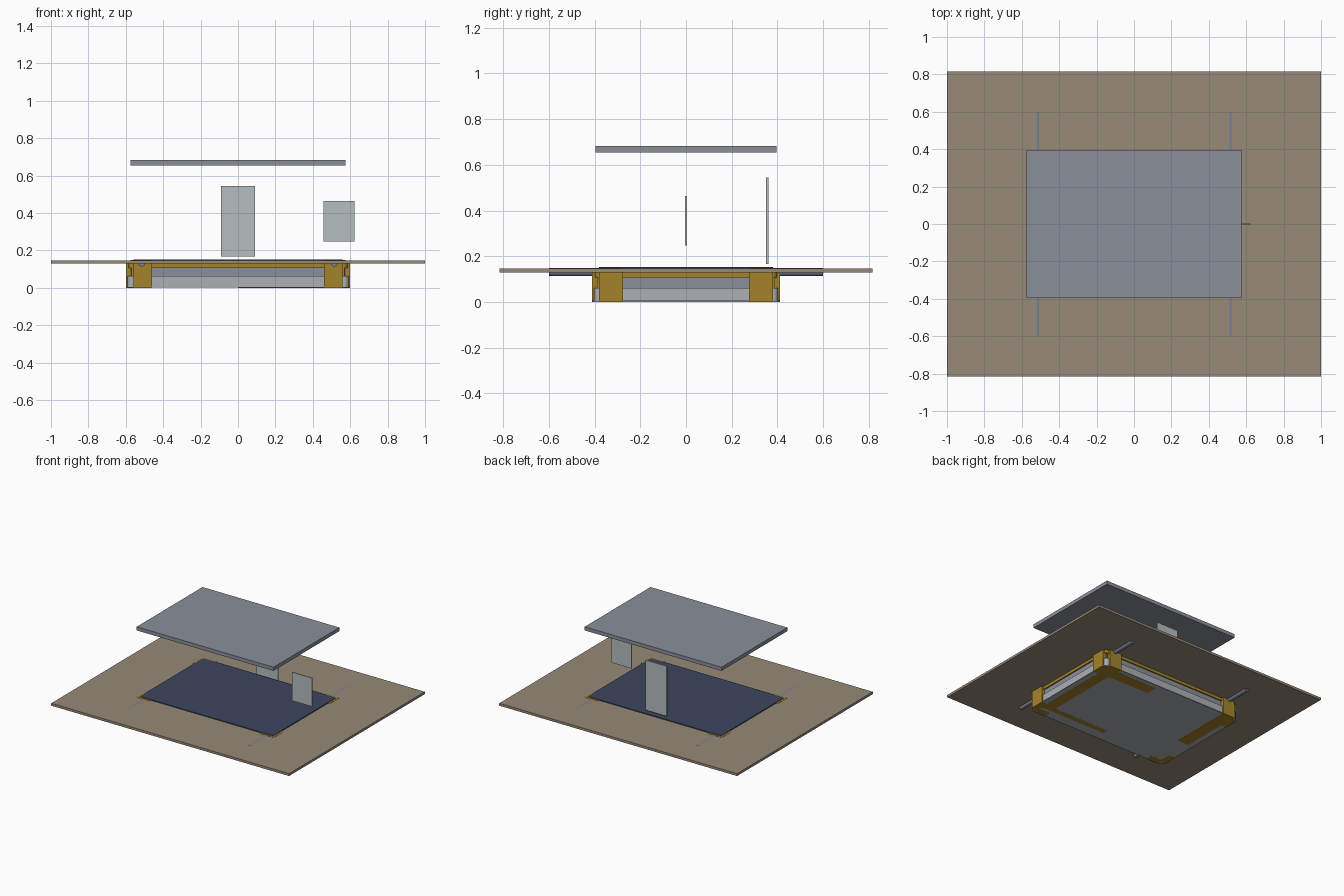
import bpy, bmesh, math

if "Cube" in bpy.data.objects:
    bpy.data.objects.remove(bpy.data.objects["Cube"])


def mat(name, r, g, b):
    m = bpy.data.materials.new(name)
    m.diffuse_color = (r, g, b, 1)
    m.use_nodes = True
    m.node_tree.nodes["Principled BSDF"].inputs["Base Color"].default_value = m.diffuse_color
    return m


WOOD = mat("wood", 0.31, 0.255, 0.185)
GOLD = mat("gold", 0.37, 0.23, 0.023)
SCREEN = mat("screen", 0.045, 0.06, 0.11)
STEEL = mat("steel", 0.20, 0.22, 0.30)
PANEL = mat("panel_grey", 0.255, 0.275, 0.32)
PLATE = mat("plate_grey", 0.46, 0.51, 0.52)
RAIL = mat("rail_grey", 0.42, 0.43, 0.45)


def prism(name, pts, z0, z1, material=None):
    """Extrude a flat outline from z0 to z1."""
    bm = bmesh.new()
    f = bm.faces.new([bm.verts.new((x, y, z0)) for x, y in pts])
    top = bmesh.ops.extrude_face_region(bm, geom=[f])["geom"]
    for v in top:
        if isinstance(v, bmesh.types.BMVert):
            v.co.z = z1
    bmesh.ops.recalc_face_normals(bm, faces=bm.faces)
    me = bpy.data.meshes.new(name)
    bm.to_mesh(me)
    bm.free()
    ob = bpy.data.objects.new(name, me)
    bpy.context.collection.objects.link(ob)
    if material:
        me.materials.append(material)
    return ob


def box(name, x0, x1, y0, y1, z0, z1, material=None):
    return prism(name, [(x0, y0), (x1, y0), (x1, y1), (x0, y1)], z0, z1, material)


def rounded(hx, hy, r, n=6):
    """Rounded rectangle outline."""
    pts = []
    for k, (sx, sy) in enumerate([(1, 1), (-1, 1), (-1, -1), (1, -1)]):
        for i in range(n + 1):
            a = math.pi / 2 * (k + i / n)
            pts.append((sx * (hx - r) + r * math.cos(a), sy * (hy - r) + r * math.sin(a)))
    return pts


def ring(name, outer, inner, z0, z1, material):
    """Rectangular frame made from two half extents, without inner seams."""
    bm = bmesh.new()
    loops = []
    for (hx, hy), z in [(outer, z0), (outer, z1), (inner, z1), (inner, z0)]:
        loops.append([bm.verts.new((sx * hx, sy * hy, z))
                      for sx, sy in [(-1, -1), (1, -1), (1, 1), (-1, 1)]])
    for i in range(4):
        a, b = loops[i], loops[(i + 1) % 4]
        for j in range(4):
            k = (j + 1) % 4
            bm.faces.new([a[j], a[k], b[k], b[j]])
    bmesh.ops.recalc_face_normals(bm, faces=bm.faces)
    me = bpy.data.meshes.new(name)
    bm.to_mesh(me)
    bm.free()
    me.materials.append(material)
    bpy.context.collection.objects.link(bpy.data.objects.new(name, me))


# Table top with opening for the screen
ring("table_top", (1.0, 0.815), (0.562, 0.382), 0.129, 0.147, WOOD)

# Inset screen
prism("screen", rounded(0.56, 0.38, 0.012), 0.135, 0.152, SCREEN)

# Base case: rounded bottom, stepped rails, gold flange
prism("base_bottom", rounded(0.598, 0.41, 0.045), 0.0007, 0.006, RAIL)
prism("lower_rail", rounded(0.59, 0.402, 0.02), 0.006, 0.062, RAIL)
prism("upper_rail", rounded(0.575, 0.388, 0.02), 0.062, 0.107, PANEL)
prism("top_flange", rounded(0.585, 0.397, 0.02), 0.107, 0.131, GOLD)

# Corner brackets: two wings with a notch at the corner
wing = [(0.6, 0.275), (0.6, 0.38), (0.57, 0.38), (0.57, 0.39),
        (0.56, 0.39), (0.56, 0.412), (0.46, 0.412), (0.46, 0.36), (0.55, 0.36), (0.55, 0.275)]
# Raised corner trim showing around the screen
trim = [(0.576, 0.28), (0.576, 0.396), (0.46, 0.396), (0.46, 0.375), (0.555, 0.375), (0.555, 0.28)]
for sx, sx_name in ((-1, "left"), (1, "right")):
    for sy, sy_name in ((-1, "front"), (1, "back")):
        tag = f"{sy_name}_{sx_name}"
        prism("corner_bracket_" + tag, [(sx * x, sy * y) for x, y in wing], 0.0, 0.131, GOLD)
        prism("corner_trim_" + tag, [(sx * x, sy * y) for x, y in trim], 0.128, 0.149, GOLD)

# Gold strips on the underside
box("underside_strip_back", 0.12, 0.47, 0.29, 0.375, 0.0, 0.002, GOLD)
box("underside_strip_front", 0.0, 0.47, -0.33, -0.29, 0.0, 0.002, GOLD)
box("underside_strip_right", 0.47, 0.555, -0.33, 0.375, 0.0, 0.002, GOLD)
box("underside_strip_left", -0.555, -0.46, -0.08, 0.375, 0.0, 0.002, GOLD)

# Support rods through the case
for x, side in ((-0.515, "left"), (0.515, "right")):
    bpy.ops.mesh.primitive_cylinder_add(vertices=32, radius=0.0175, depth=1.2,
                                        location=(x, 0, 0.131), rotation=(math.pi / 2, 0, 0))
    rod = bpy.context.object
    rod.name = "support_rod_" + side
    rod.data.materials.append(STEEL)
    bpy.ops.object.shade_smooth_by_angle()

# Floating cover panel and upright plates
box("cover_panel", -0.575, 0.575, -0.395, 0.395, 0.654, 0.682, PANEL)
box("back_plate", -0.09, 0.09, 0.35, 0.36, 0.166, 0.545, PLATE)
box("side_plate", 0.456, 0.624, -0.004, 0.004, 0.247, 0.463, PLATE)
